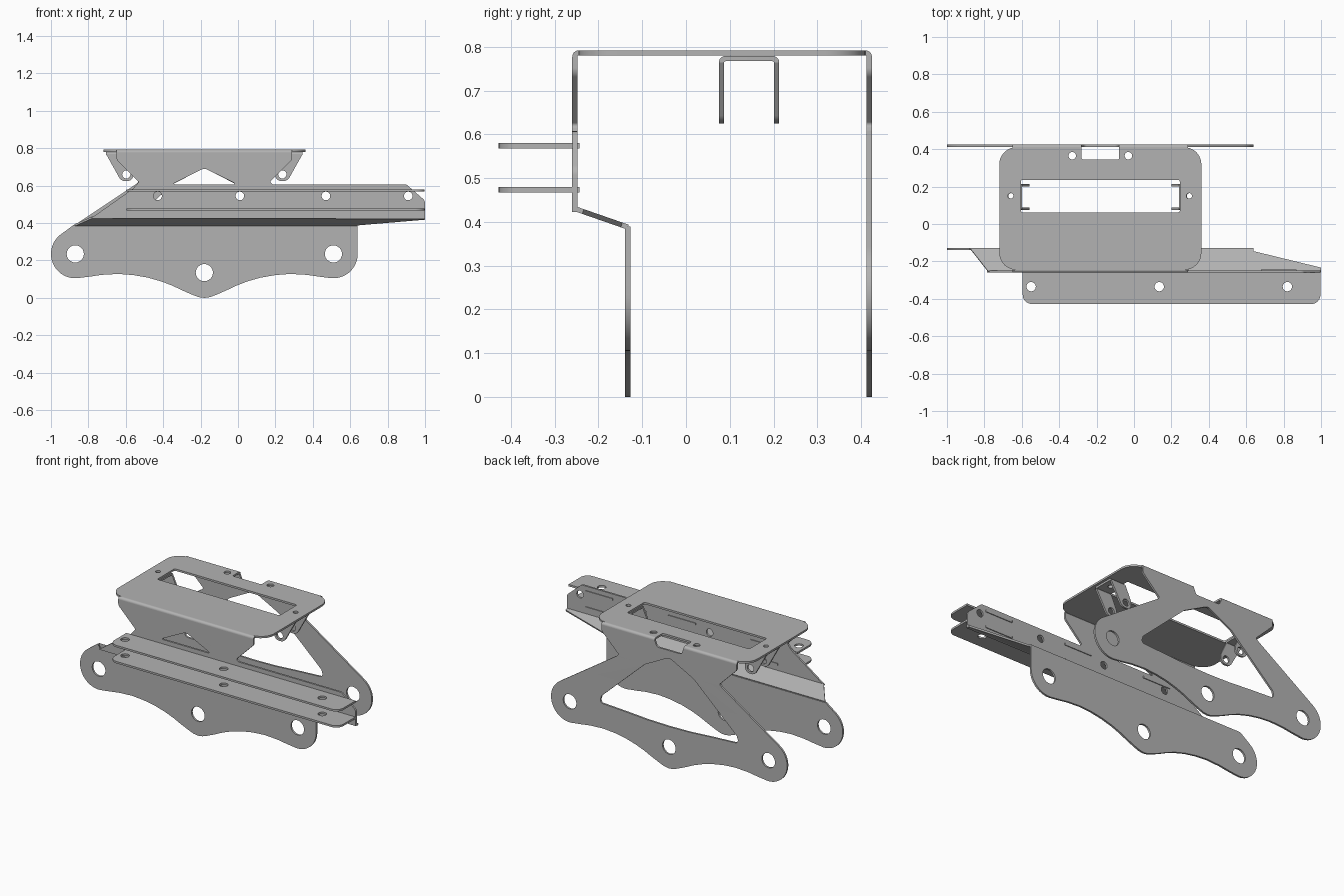
import bpy, bmesh
from math import sin, cos, pi, radians
from mathutils import Matrix, Vector

cube = bpy.data.objects.get("Cube")
if cube:
    bpy.data.objects.remove(cube, do_unlink=True)

steel = bpy.data.materials.new("grey steel")
steel.use_nodes = True
GREY = (0.45, 0.45, 0.45, 1)
steel.diffuse_color = GREY
steel.node_tree.nodes["Principled BSDF"].inputs["Base Color"].default_value = GREY

T = 0.012      # sheet thickness
CX = -0.18     # symmetry line of the legs and the top
X, Y, Z = Vector((1, 0, 0)), Vector((0, 1, 0)), Vector((0, 0, 1))


def arc(cx, cy, r, a, b, n=24):
    angles = [radians(a + (b - a) * i / n) for i in range(n + 1)]
    return [(cx + r * cos(t), cy + r * sin(t)) for t in angles]


def hole(cx, cy, r):
    return arc(cx, cy, r, 0, 360)[:-1]


def rounded(points, n=8):
    """Polygon whose (x, y, radius) corners become curved."""
    out = []
    for i, p in enumerate(points):
        c = Vector(p[:2])
        if len(p) < 3:
            out.append(tuple(c))
            continue
        a, b = Vector(points[i - 1][:2]) - c, Vector(points[(i + 1) % len(points)][:2]) - c
        half = a.angle(b) / 2
        d = p[2] * cos(half) / sin(half)
        s, e = c + a.normalized() * d, c + b.normalized() * d
        mid = c + (a.normalized() + b.normalized()).normalized() * (p[2] / sin(half))
        v, w = s - mid, e - mid
        for k in range(n + 1):
            out.append(tuple(mid + v.lerp(w, k / n).normalized() * p[2]))
    return out


def rect(x0, x1, y0, y1, r=0.001):
    return rounded([(x0, y0, r), (x1, y0, r), (x1, y1, r), (x0, y1, r)], 6)


def plate(name, outline, u, v, origin, holes=(), thick=T):
    """Sheet with holes: outline lies in the u, v plane and is centred on origin."""
    cu = bpy.data.curves.new(name, "CURVE")
    cu.dimensions, cu.fill_mode, cu.extrude = "2D", "BOTH", thick / 2
    for loop in [outline, *holes]:
        sp = cu.splines.new("POLY")
        sp.points.add(len(loop) - 1)
        for pt, co in zip(sp.points, loop):
            pt.co = (co[0], co[1], 0, 1)
        sp.use_cyclic_u = True
    ob = bpy.data.objects.new(name, cu)
    bpy.context.collection.objects.link(ob)
    bpy.ops.object.select_all(action="DESELECT")
    ob.select_set(True)
    bpy.context.view_layer.objects.active = ob
    bpy.ops.object.convert(target="MESH")
    ob = bpy.context.object
    m = Matrix((u, v, u.cross(v))).transposed().to_4x4()
    m.translation = origin
    bm = bmesh.new()
    bm.from_mesh(ob.data)
    bmesh.ops.remove_doubles(bm, verts=bm.verts, dist=0.00005)
    bm.transform(m)
    bmesh.ops.recalc_face_normals(bm, faces=bm.faces)
    bm.to_mesh(ob.data)
    bm.free()
    ob.data.materials.clear()
    ob.data.materials.append(steel)
    bpy.ops.object.shade_smooth_by_angle(angle=radians(30))
    return ob


def bend(name, x0, x1, y, z, a):
    """Quarter-round fold along x, starting at angle a."""
    r = 0.003
    ring = arc(y, z, r + T, a, a + 90, 8) + arc(y, z, r, a + 90, a, 8)
    plate(name, ring, Y, Z, ((x0 + x1) / 2, 0, 0), thick=x1 - x0)


def at(points, side=1):
    return [(CX + side * p[0], *p[1:]) for p in points]


# Shared lower edge of the legs, from the middle out to one lobe
belly = [(0, 0), (.03, .004), (.06, .015), (.12, .041), (.17, .065), (.23, .088), (.3, .108),
         (.38, .122), (.46, .128), (.55, .123), (.61, .114)]
lobe = arc(.69, .235, .13, -100, 56)
leg_holes = [hole(CX, .135, .046), hole(CX - .69, .235, .046), hole(CX + .69, .235, .046)]

# Back leg plate with its large opening and top notch
half = belly + lobe + rounded([lobe[-1], (.365, .608, .008), (.35, .622, .008), (.47, .74, .03),
                               (.47, .777), (.10, .777), (.085, .74, .02), (0, .74)])[1:-1]
back = at(half) + at(half[:0:-1], -1)
window_half = [(0, .262), (.15, .265), (.3, .275), (.485, .285, .02), (.47, .33, .02), (.17, .607, .04)]
opening = rounded(at(window_half) + at([(0, .695, .04)]) + at(window_half[:0:-1], -1))
plate("back_leg_plate", back, X, Z, (0, .419, 0), leg_holes + [opening])

# Front lower leg plate
right = belly + arc(.69, .235, .13, -100, 0) + [(.82, .389)]
left = belly + lobe + [(.70, .389)]
plate("front_leg_plate", at(right) + at(left[:0:-1], -1), X, Z, (0, -.133, 0), leg_holes)

# Sloping strip joining the lower and upper front plates
low, high = Vector((0, -.133, .388)), Vector((0, -.254, .43))
length = (high - low).length
slope = [(-.875, 0), (.64, 0), (.64, .015), (1, length - .02), (1, length), (-.78, length)]
plate("front_slope", slope, X, (high - low).normalized(), low, thick=T * .95)

# Front upper plate with triangular opening
upper = rounded([(-.785, .426), (-.56, .585, .03), (-.53, .62, .008), (-.65, .74, .03), (-.65, .777),
                 (.29, .777), (.29, .74, .03), (.17, .62, .008), (.185, .607), (.9, .607, .03),
                 (1, .52, .03), (1, .422)])
triangle = rounded([(-.355, .607, .004), (CX, .694, .04), (-.005, .607, .004)])
plate("front_upper_plate", upper, X, Z, (0, -.254, 0),
      [triangle] + [hole(x, .545, .023) for x in (-.43, .01, .47, .91)])

# Top plate with window, back notch and screw holes
r = .09
top = rounded([(-.72, -.245, r), (.36, -.245, r), (.36, .41, r), (-.08, .41), (-.08, .345, .008),
               (-.28, .345, .008), (-.28, .41), (-.72, .41, r)])
screws = [hole(-.33, .365, .02), hole(-.03, .365, .02), hole(-.66, .15, .015), hole(.295, .15, .015)]
plate("top_plate", top, X, Y, (0, 0, .786), [rect(-.605, .245, .062, .236, .01)] + screws)

# Folds along the top plate
bend("front_fold", -.65, .29, -.245, .777, 90)
bend("back_fold_left", -.08, .29, .41, .777, 0)
bend("back_fold_right", -.65, -.28, .41, .777, 0)

# Two horizontal rails slotted into the front plate
for name, z in (("lower_rail", .473), ("upper_rail", .574)):
    rail = rounded([(-.595, -.258), (-.595, -.428, .05), (.997, -.428, .05), (.997, -.258)])
    plate(name, rail, X, Y, (0, 0, z), [hole(x, -.335, .025) for x in (-.55, .135, .82)])
    for x in (-.37, .2, .775):
        plate(name + "_tab", rect(x - .095, x + .095, -.262, -.243), X, Y, (0, 0, z))

# U-shaped hanging brackets under both ends of the top plate
ear = [(.525, .768), (.445, .625, .035), (.38, .625, .03), (.38, .68, .02), (.42, .768)]
for side, word in ((1, "left"), (-1, "right")):
    for y in (.081, .207):
        plate(word + "_bracket_ear", rounded(at(ear, side)), X, Z, (0, y, 0),
              [hole(CX + side * .417, .66, .022)])
    x0, x1 = sorted((CX + side * .42, CX + side * .525))
    plate(word + "_bracket_base", rect(x0, x1, .088, .2), X, Y, (0, 0, .773),
          [hole(CX + side * .477, .15, .015)])
    bend(word + "_bracket_front_fold", x0, x1, .09, .764, 90)
    bend(word + "_bracket_back_fold", x0, x1, .198, .764, 0)
